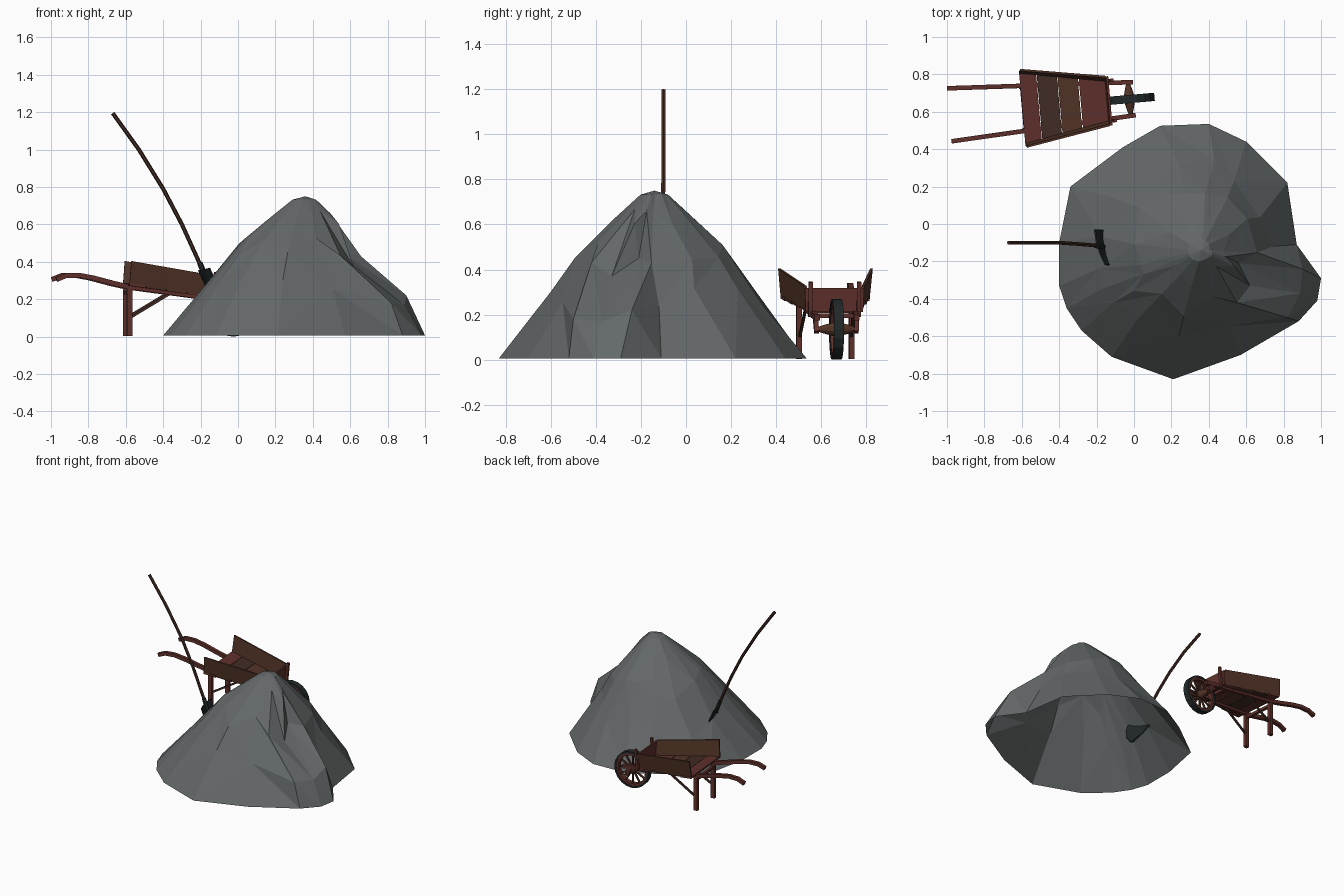
import bpy, bmesh, random
from math import sin, cos, pi, radians, sqrt
from mathutils import Vector, Matrix

if "Cube" in bpy.data.objects:
    bpy.data.objects.remove(bpy.data.objects["Cube"])

random.seed(11)


def material(name, r, g, b):
    m = bpy.data.materials.new(name)
    m.diffuse_color = (r, g, b, 1)
    m.use_nodes = True
    m.node_tree.nodes["Principled BSDF"].inputs["Base Color"].default_value = m.diffuse_color
    return m


STONE = material("grey_earth", 0.125, 0.138, 0.138)
RED = material("red_wood", 0.115, 0.03, 0.024)
BROWN = material("brown_wood", 0.085, 0.034, 0.02)
DARK = material("dark_wood", 0.055, 0.025, 0.018)
IRON = material("iron", 0.016, 0.022, 0.022)
WORLD = Matrix.Identity(4)
BARROW = Matrix.Translation((-0.025, 0.668, 0)) @ Matrix.Rotation(radians(5), 4, 'Z')


def build(name, verts, faces, mat, xf=WORLD):
    """Make a mesh part, weld doubled points and face it outward."""
    me = bpy.data.meshes.new(name)
    me.from_pydata([xf @ Vector(v) for v in verts], [], faces)
    bm = bmesh.new()
    bm.from_mesh(me)
    bmesh.ops.remove_doubles(bm, verts=bm.verts, dist=1e-5)
    bmesh.ops.recalc_face_normals(bm, faces=bm.faces)
    bm.to_mesh(me)
    bm.free()
    me.materials.append(mat)
    ob = bpy.data.objects.new(name, me)
    bpy.context.collection.objects.link(ob)
    return ob


def ring_faces(rows, n):
    return [(i * n + j, i * n + (j + 1) % n, (i + 1) * n + (j + 1) % n, (i + 1) * n + j)
            for i in range(rows - 1) for j in range(n)]


def tube(name, pts, w, h, mat, xf=WORLD, sides=4):
    """Sweep a section of width w and height h along a path."""
    pts = [Vector(p) for p in pts]
    k = sqrt(2) if sides == 4 else 1
    verts = []
    for i, p in enumerate(pts):
        t = (pts[min(i + 1, len(pts) - 1)] - pts[max(i - 1, 0)]).normalized()
        ref = Vector((1, 0, 0)) if abs(t.y) > 0.9 else Vector((0, 1, 0))
        up = t.cross(ref).normalized()
        side = up.cross(t)
        for j in range(sides):
            a = 2 * pi * (j + 0.5) / sides
            verts.append(p + side * cos(a) * w * k / 2 + up * sin(a) * h * k / 2)
    n = len(verts)
    faces = ring_faces(len(pts), sides) + [tuple(range(sides)), tuple(range(n - sides, n))]
    return build(name, verts, faces, mat, xf)


def plate(name, quad, offset, mat, xf=WORLD):
    """Extrude a quad by an offset vector into a board."""
    q = [Vector(p) for p in quad]
    verts = q + [p + Vector(offset) for p in q]
    return build(name, verts, ring_faces(2, 4) + [(0, 1, 2, 3), (4, 5, 6, 7)], mat, xf)


def lathe(name, profile, n, mat, closed=False):
    """Turn (radius, sideways) points about the wheel axle."""
    prof = profile + profile[:1] if closed else profile
    verts = [(r * sin(2 * pi * j / n), v, 0.135 + r * cos(2 * pi * j / n))
             for r, v in prof for j in range(n)]
    faces = ring_faces(len(prof), n)
    if not closed:
        faces += [tuple(range(n)), tuple(range(len(verts) - n, len(verts)))]
    return build(name, verts, faces, mat, BARROW)


# mound: irregular outline drawn in towards the peak, open underneath
outline = [(-.40, -.10), (-.34, .20), (-.06, .41), (.14, .525), (.40, .535), (.60, .44),
           (.82, .22), (.87, -.11), (1, -.29), (.98, -.41), (.88, -.52), (.57, -.70),
           (.21, -.83), (-.12, -.71), (-.28, -.57), (-.36, -.45), (-.40, -.33)]
profile = [(1, .006), (.72, .26), (.48, .49), (.25, .635), (.09, .732), (0, .75)]
hollow = {(1, 8): (.90, -.24, .22), (1, 9): (.89, -.37, .17), (1, 10): (.82, -.50, .18),
          (2, 8): (.56, -.21, .45), (2, 9): (.62, -.33, .37), (2, 10): (.55, -.42, .43)}


def height(s):
    for (s0, z0), (s1, z1) in zip(profile, profile[1:]):
        if s >= s1:
            return z1 + (z0 - z1) * (s - s1) / (s0 - s1)


peak = Vector((.36, -.14))
n = len(outline)
verts = []
for i, (s, z) in enumerate(profile[:-1]):
    for j in range(n):
        # slide points along and around the slope so the facets look broken
        t = s + (random.uniform(-.07, .07) if 0 < i < 4 else 0)
        turn = random.uniform(0, .35) if 0 < i < 4 else 0
        edge = Vector(outline[j]).lerp(Vector(outline[(j + 1) % n]), turn)
        q = peak.lerp(edge, min(t, 1))
        verts.append(hollow.get((i, j), (q.x, q.y, height(t) if i else z)))
verts.append((.36, -.14, .75))
faces = []
for a, b, c, d in ring_faces(5, n):
    faces += random.choice([[(a, b, c), (a, c, d)], [(a, b, d), (b, c, d)]])
faces += [(4 * n + j, 4 * n + (j + 1) % n, 5 * n) for j in range(n)]
build("mound", verts, faces, STONE)

# shovel: bent shaft and curved pointed blade
tube("shovel_shaft", [(-.67, -.10, 1.195), (-.53, -.10, 1.0), (-.40, -.10, .79),
                      (-.30, -.107, .60), (-.20, -.115, .38), (-.17, -.12, .31)],
     .022, .022, DARK, sides=6)
along, across = Vector((.40, -.02, -.90)), Vector((.29, -.95, .06))
bulge = Vector((-.9, -.25, -.4))
verts = []
for d, half in [(0, .10), (.10, .10), (.18, .07), (.24, .015)]:
    for c in (-1, -.4, .4, 1):
        verts.append(Vector((-.185, -.125, .36)) + along * d + across * c * half
                     + bulge * (.012 * (1 - c * c)))
blade = build("shovel_blade", verts,
              [(r * 4 + c, r * 4 + c + 1, r * 4 + c + 5, r * 4 + c + 4)
               for r in range(3) for c in range(3)], IRON)
blade.modifiers.new("thickness", 'SOLIDIFY').thickness = .008
tube("shovel_socket", [(-.205, -.115, .395), (-.165, -.122, .30)], .03, .03, IRON, sides=6)

# wheelbarrow wheel: tyre, felloe, hub and spokes
lathe("wheel_tyre", [(.135, -.022), (.135, .022), (.122, .022), (.122, -.022)], 20, IRON, True)
lathe("wheel_felloe", [(.122, -.018), (.122, .018), (.105, .018), (.105, -.018)], 20, RED, True)
lathe("wheel_hub", [(.012, -.078), (.018, -.06), (.03, -.015), (.03, .015), (.018, .06),
                    (.012, .078)], 10, BROWN)
for k in range(12):
    a = 2 * pi * k / 12
    tube("wheel_spoke", [(.025 * sin(a), 0, .135 + .025 * cos(a)),
                         (.11 * sin(a), 0, .135 + .11 * cos(a))], .012, .010, BROWN, BARROW)
tube("axle", [(0, -.10, .135), (0, .10, .135)], .018, .018, IRON, BARROW, 8)


def half_width(u):
    return .11 - .207 * u


def floor_z(u):
    return .205 - .141 * u


# handles, legs, braces, brackets and tray sides on both flanks
for s in (-1, 1):
    path = [(-.962, .305), (-.91, .326), (-.84, .328), (-.76, .313), (-.65, .284),
            (-.57, .266), (-.12, .205), (.025, .186)]
    tube("handle", [(u, s * (.09 - .054 * u), z) for u, z in path], .024, .026, RED, BARROW)
    tube("leg", [(-.567, s * .117, .003), (-.567, s * .117, .27)], .024, .03, RED, BARROW)
    tube("leg_brace", [(-.565, s * .115, .10), (-.34, s * .106, .235)], .012, .013, DARK, BARROW)
    tube("axle_bracket", [(-.03, s * .092, .19), (-.012, s * .09, .15), (0, s * .088, .122)],
         .02, .03, RED, BARROW)
    tube("front_post", [(-.10, s * .108, .19), (-.085, s * .108, .345)], .018, .018, RED, BARROW)
    b, f = -.575, -.12
    plate("tray_side", [(b, s * (half_width(b) - .03), floor_z(b) - .005),
                        (f, s * (half_width(f) - .018), floor_z(f) - .005),
                        (f + .005, s * half_width(f), floor_z(f) + .105),
                        (b + .01, s * (half_width(b) - .018), floor_z(b) + .118)],
          (0, -s * .012, 0), BROWN, BARROW)

# tray floor planks, front board and cross rails
for u0, u1, mat in [(-.575, -.485, RED), (-.482, -.375, DARK), (-.372, -.265, BROWN),
                    (-.26, -.12, RED)]:
    plate("floor_plank", [(u0, half_width(u0) - .03, floor_z(u0)),
                          (u1, half_width(u1) - .022, floor_z(u1)),
                          (u1, .022 - half_width(u1), floor_z(u1)),
                          (u0, .03 - half_width(u0), floor_z(u0))], (0, 0, -.014), mat, BARROW)
plate("front_board", [(-.122, -.128, .212), (-.122, .128, .212),
                      (-.114, .132, .318), (-.114, -.132, .318)], (.012, 0, 0), RED, BARROW)
for u, z, v in [(-.567, .235, .115), (-.14, .195, .10)]:
    tube("cross_rail", [(u, -v, z), (u, v, z)], .02, .02, RED, BARROW)
